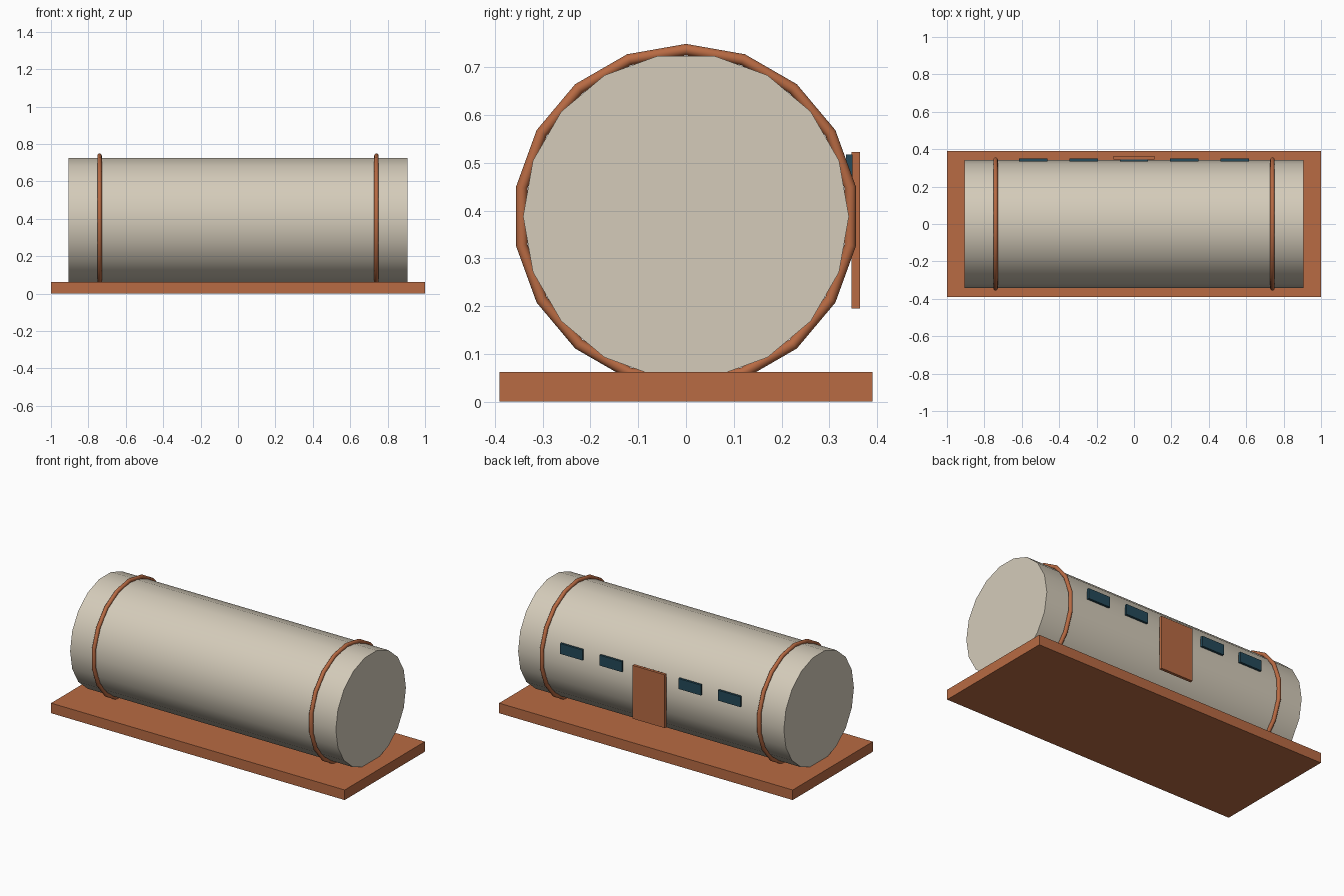
import bpy
from math import radians

cube = bpy.data.objects.get("Cube")
if cube:
    bpy.data.objects.remove(cube, do_unlink=True)


def make_material(name, rgb):
    mat = bpy.data.materials.new(name)
    mat.use_nodes = True
    mat.diffuse_color = (*rgb, 1)
    mat.node_tree.nodes["Principled BSDF"].inputs["Base Color"].default_value = (*rgb, 1)
    return mat


cream = make_material("cream", (0.66, 0.60, 0.49))
rust = make_material("rust", (0.48, 0.145, 0.056))
teal = make_material("dark_teal", (0.018, 0.068, 0.10))


def finish(name, mat, smooth=False):
    obj = bpy.context.object
    obj.name = name
    obj.data.materials.append(mat)
    bpy.ops.object.transform_apply(location=False, rotation=True, scale=True)
    if smooth:
        bpy.ops.object.shade_smooth_by_angle(angle=radians(35))
    return obj


def box(name, mat, x, y, z):
    """Box from its (min, max) range on each axis."""
    ranges = (x, y, z)
    bpy.ops.mesh.primitive_cube_add(size=1, location=[(a + b) / 2 for a, b in ranges])
    bpy.context.object.scale = [b - a for a, b in ranges]
    return finish(name, mat)


SIDES = 18
AXIS_Z = 0.388

# Base slab
box("base", rust, (-1, 1), (-0.39, 0.39), (0, 0.062))

# Tank lying along x, with a corner of its outline at each side
bpy.ops.mesh.primitive_cylinder_add(vertices=SIDES, radius=0.341, depth=1.81,
                                    location=(0, 0, AXIS_Z), rotation=(0, radians(90), 0))
finish("tank_body", cream, smooth=True)

# Hoops round the tank
for side, x in (("left", 0.74), ("right", -0.74)):
    bpy.ops.mesh.primitive_torus_add(major_segments=SIDES, minor_segments=12,
                                     major_radius=0.349, minor_radius=0.012,
                                     location=(x, 0, AXIS_Z), rotation=(0, radians(90), 0))
    finish(side + "_hoop", rust, smooth=True)

# Door and row of windows on the back, the middle window behind the door
box("door", rust, (-0.11, 0.11), (0.346, 0.364), (0.195, 0.523))
for i in range(-2, 3):
    x = i * 0.269
    box(f"window_{i + 3}", teal, (x - 0.076, x + 0.076), (0.335, 0.349), (0.453, 0.517))
